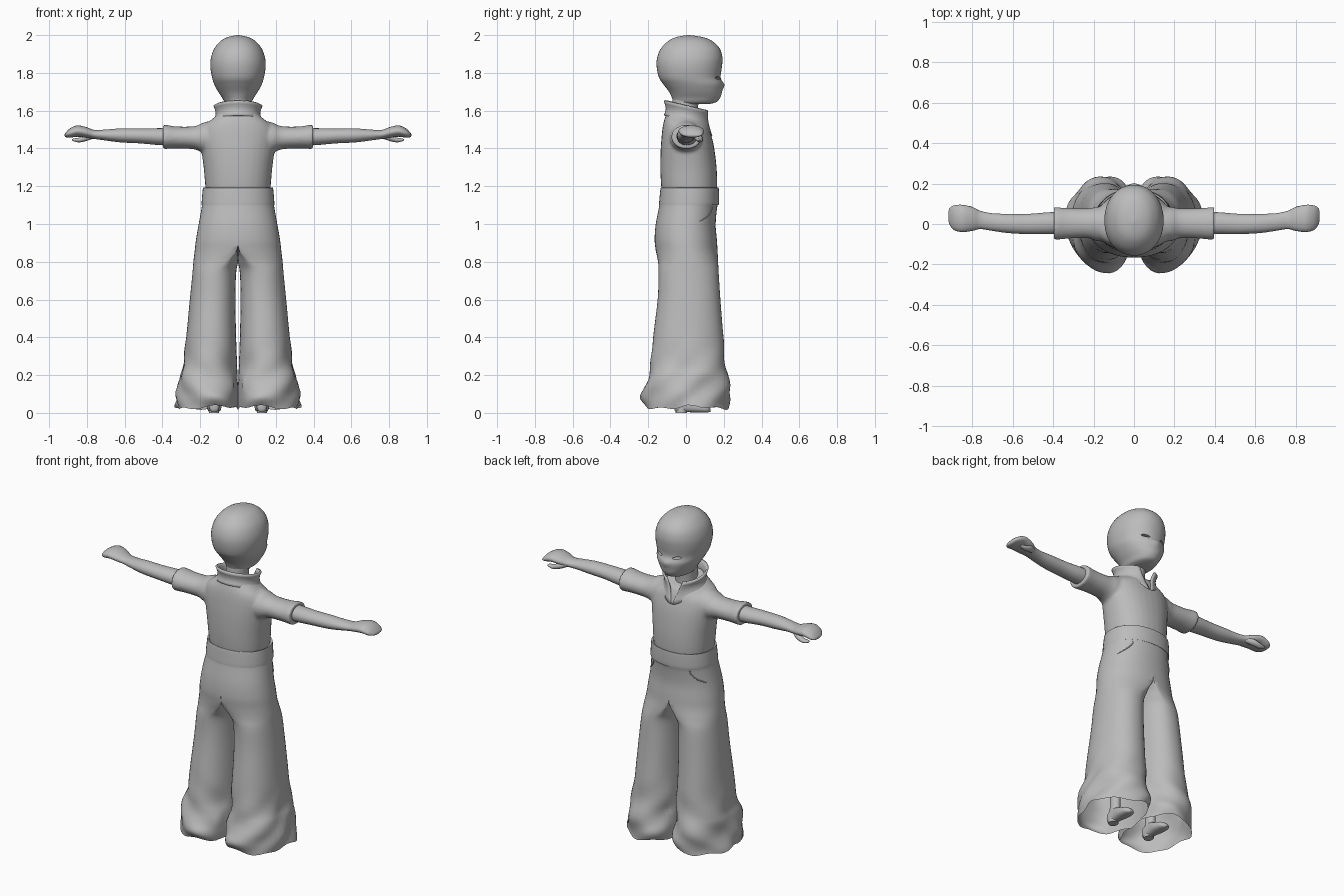
import bpy, bmesh, math
from mathutils import Vector

cube = bpy.data.objects.get("Cube")
if cube:
    bpy.data.objects.remove(cube, do_unlink=True)

grey = bpy.data.materials.new("plain grey")
grey.use_nodes = True
grey.diffuse_color = (.5, .5, .5, 1)
grey.node_tree.nodes["Principled BSDF"].inputs["Base Color"].default_value = (.5, .5, .5, 1)


def blend(rows, steps):
    """Smoothly interpolated copies of profile rows (Catmull-Rom)."""
    result = []
    last = len(rows) - 1
    for i in range(last):
        before, start, end, after = (rows[max(i - 1, 0)], rows[i], rows[i + 1], rows[min(i + 2, last)])
        for s in range(steps):
            t = s / steps
            result.append([b + t / 2 * (c - a + t * (2 * a - 5 * b + 4 * c - d + t * (3 * (b - c) + d - a)))
                           for a, b, c, d in zip(before, start, end, after)])
    return result + [list(rows[last])]


def oval(low, high, near, far, middle, count, power):
    """Ring of points in a box; the widest line may lie off centre."""
    points = []
    for k in range(count):
        angle = math.tau * k / count
        c, s = math.cos(angle), math.sin(angle)
        a = math.copysign(abs(c) ** power, c)
        b = math.copysign(abs(s) ** power, s)
        reach = high - middle if a > 0 else middle - low
        points.append((middle + a * reach, (near + far) / 2 + b * (far - near) / 2))
    return points


def finish(name, bm, mirrored=False, angle=50):
    bmesh.ops.recalc_face_normals(bm, faces=bm.faces)
    mesh = bpy.data.meshes.new(name)
    bm.to_mesh(mesh)
    bm.free()
    obj = bpy.data.objects.new(name, mesh)
    bpy.context.collection.objects.link(obj)
    mesh.materials.append(grey)
    if mirrored:
        mod = obj.modifiers.new("mirror", "MIRROR")
        mod.use_clip = True
        mod.merge_threshold = .0005
    select(obj)
    bpy.ops.object.shade_smooth_by_angle(angle=math.radians(angle))
    return obj


def select(obj):
    bpy.ops.object.select_all(action="DESELECT")
    obj.select_set(True)
    bpy.context.view_layer.objects.active = obj


def loft(bm, rows, axis="z", steps=4, count=32, power=1, caps=True, warp=None):
    """Skin of ovals; each row is place, low, high, near, far and optional middle."""
    rings = []
    for row in blend(rows, steps):
        place, low, high, near, far = row[:5]
        middle = row[5] if len(row) > 5 else (low + high) / 2
        ring = []
        for a, b in oval(low, high, near, far, middle, count, power):
            point = {"z": (a, b, place), "x": (place, a, b), "y": (a, place, b)}[axis]
            point = Vector(point)
            ring.append(bm.verts.new(warp(point) if warp else point))
        rings.append(ring)
    for one, two in zip(rings, rings[1:]):
        for k in range(count):
            n = (k + 1) % count
            bm.faces.new((one[k], one[n], two[n], two[k]))
    if caps:
        bm.faces.new(rings[0])
        bm.faces.new(rings[-1])


# Head with a small nose and chin, looking towards +y
def face_shape(p):
    nose = math.exp(-(p.x / .02) ** 2 - ((p.z - 1.735) / .02) ** 2)
    if p.y > .1:
        p.y += .008 * nose
    return p


bm = bmesh.new()
loft(bm, [(1.635, -.05, .05, -.05, .12), (1.645, -.07, .07, -.065, .16), (1.67, -.085, .085, -.075, .182),
          (1.7, -.105, .105, -.09, .19), (1.74, -.126, .126, -.12, .195), (1.775, -.137, .137, -.143, .183),
          (1.83, -.146, .146, -.155, .19), (1.88, -.143, .143, -.153, .193), (1.93, -.125, .125, -.132, .178),
          (1.97, -.09, .09, -.092, .137), (1.99, -.052, .052, -.05, .085), (2, -.006, .006, .006, .02)],
     count=48, power=.95, warp=face_shape)
head = finish("head", bm)

# Narrow eye openings cut into the face
for side in (-1, 1):
    bpy.ops.mesh.primitive_uv_sphere_add(segments=20, ring_count=10, location=(side * .058, .17, 1.772))
    cutter = bpy.context.object
    cutter.name = "eye_cutter"
    cutter.scale = (.026, .04, .007)
    cutter.rotation_euler = (0, side * -.12, side * -.3)
    cutter.hide_render = True
    cutter.data.materials.append(grey)
    cut = head.modifiers.new("eye", "BOOLEAN")
    cut.operation = "DIFFERENCE"
    cut.object = cutter
    select(head)
    bpy.ops.object.modifier_apply(modifier=cut.name)
    bpy.data.objects.remove(cutter, do_unlink=True)

# Neck
bm = bmesh.new()
loft(bm, [(1.5, -.065, .065, -.08, .06), (1.58, -.06, .06, -.075, .06), (1.67, -.065, .065, -.07, .07)])
finish("neck", bm)


# Shirt: body and sleeves fused into one soft surface
def slope_neck(p):
    if p.z > 1.45:
        p.z -= (p.z - 1.45) * p.y * 2.2
    return p


bm = bmesh.new()
loft(bm, [(1.17, -.17, .17, -.128, .163), (1.22, -.175, .175, -.133, .165), (1.3, -.182, .182, -.136, .162),
          (1.4, -.195, .195, -.134, .15), (1.47, -.2, .2, -.128, .135), (1.515, -.185, .185, -.12, .125),
          (1.55, -.14, .14, -.108, .115), (1.58, -.105, .105, -.095, .1)], power=.9, warp=slope_neck)
for side in (-1, 1):
    loft(bm, [(side * x, *rest) for x, *rest in
              [(.1, -.085, .09, 1.36, 1.555), (.18, -.085, .085, 1.375, 1.538), (.23, -.07, .077, 1.395, 1.518),
               (.32, -.072, .078, 1.4, 1.516), (.37, -.077, .082, 1.398, 1.523), (.397, -.079, .084, 1.396, 1.526)]],
         axis="x")
shirt = finish("shirt", bm)
remesh = shirt.modifiers.new("fuse", "REMESH")
remesh.mode = "VOXEL"
remesh.voxel_size = .009
remesh.use_smooth_shade = True
soften = shirt.modifiers.new("soften", "SMOOTH")
soften.factor = .5
soften.iterations = 5

# Standing collar, open in a V at the front
bm = bmesh.new()
previous = None
for level in range(7):
    t = level / 6
    gap = .03 + .42 * t
    ring = []
    for k in range(41):
        angle = math.pi / 2 + gap + (math.tau - 2 * gap) * k / 40
        wide = .118 - .03 * math.sin(math.pi * t) * .4
        x, y = wide * math.cos(angle), .005 + (wide - .006) * math.sin(angle)
        front = max(0, math.sin(angle)) ** 4
        z = 1.545 + .085 * t - .24 * y - .055 * front * (1 - t)
        ring.append(bm.verts.new((x, y + .012 * front * (1 - t), z)))
    if previous:
        for k in range(40):
            bm.faces.new((previous[k], previous[k + 1], ring[k + 1], ring[k]))
    previous = ring
collar = finish("collar", bm)
thick = collar.modifiers.new("cloth", "SOLIDIFY")
thick.thickness = .012
thick.offset = -1

# Bare arms with mitten-like hands, and thumbs below
bm = bmesh.new()
loft(bm, [(.34, -.05, .058, 1.415, 1.508), (.42, -.05, .058, 1.418, 1.507), (.52, -.05, .05, 1.427, 1.506),
          (.62, -.045, .05, 1.432, 1.506), (.7, -.034, .053, 1.442, 1.5), (.76, -.025, .065, 1.45, 1.498),
          (.8, -.034, .084, 1.456, 1.512), (.85, -.04, .095, 1.462, 1.522), (.89, -.03, .092, 1.457, 1.506),
          (.912, -.005, .08, 1.46, 1.484), (.918, .02, .06, 1.466, 1.474)], axis="x", count=24)
finish("arms", bm, mirrored=True)
bm = bmesh.new()
loft(bm, [(.76, .03, .06, 1.455, 1.48), (.8, .045, .085, 1.44, 1.475), (.84, .055, .09, 1.432, 1.458),
          (.87, .06, .085, 1.438, 1.453), (.88, .07, .075, 1.444, 1.447)], axis="x", count=14)
finish("thumbs", bm, mirrored=True)


# Wide trousers: one leg, left open along the middle and mirrored
def rumple(p):
    amount = max(0, min(1, (.42 - p.z) / .3))
    angle = math.atan2(p.y, p.x - .16)
    fold = amount * .007 * (math.sin(3 * angle + 21 * p.z) + math.sin(5 * angle - 34 * p.z))
    if p.x > .02:
        p.x += fold * math.cos(angle)
        p.y += fold * math.sin(angle)
    hem = max(0, (.12 - p.z) / .1)
    p.z += hem * .013 * (1 + math.sin(5 * angle + 1) * math.cos(2 * angle))
    p.x = max(p.x, 0)
    return p


bm = bmesh.new()
loft(bm, [(1.18, 0, .165, -.125, .155, 0), (1.192, 0, .183, -.132, .17, 0), (1.18, 0, .187, -.136, .174, 0),
          (1.105, 0, .193, -.143, .174, 0), (1.095, 0, .191, -.142, .166, 0), (1, 0, .208, -.16, .157, 0),
          (.92, 0, .222, -.166, .163, 0), (.86, 0, .229, -.16, .167, .008), (.8, 0, .236, -.148, .17, .065),
          (.74, .01, .241, -.145, .173, .115), (.6, .014, .255, -.15, .182, .13), (.4, .01, .274, -.174, .198, .14),
          (.26, .005, .29, -.185, .21, .145), (.2, .003, .308, -.2, .217, .145), (.13, 0, .316, -.228, .23, .145),
          (.07, 0, .322, -.235, .234, .145), (.015, 0, .328, -.212, .226, .145)],
     count=48, power=.92, caps=False, warp=rumple)
middle = [f for f in bm.faces if all(v.co.x < .0004 for v in f.verts)]
bmesh.ops.delete(bm, geom=middle, context="FACES")
finish("trousers", bm, mirrored=True, angle=60)

# Pocket seams on the hips
seam = bpy.data.curves.new("pocket_seams", "CURVE")
seam.dimensions = "3D"
seam.bevel_depth = .003
for side in (-1, 1):
    line = seam.splines.new("POLY")
    line.points.add(8)
    for k, point in enumerate(line.points):
        t = k / 8
        angle = .95 - .75 * t * t
        point.co = (side * .2 * math.cos(angle) ** .92, .003 + .163 * math.sin(angle) ** .92, 1.09 - .09 * t, 1)
pockets = bpy.data.objects.new("pocket_seams", seam)
bpy.context.collection.objects.link(pockets)
seam.materials.append(grey)

# Shoes with ankles, hidden under the hems
bm = bmesh.new()
loft(bm, [(-.062, .112, .14, .02, .06), (-.05, .1, .152, .004, .075), (0, .096, .156, .004, .085),
          (.06, .088, .164, .002, .06), (.11, .095, .158, .002, .04), (.13, .118, .135, .006, .02)],
     axis="y", count=20, power=.8)
loft(bm, [(0, .1, .154, -.055, .005), (.05, .102, .152, -.055, .01)], count=20)
loft(bm, [(.04, .1, .152, -.05, .02), (.2, .1, .155, -.04, .025), (.45, .09, .17, -.045, .045)], count=20)
finish("shoes", bm, mirrored=True)
